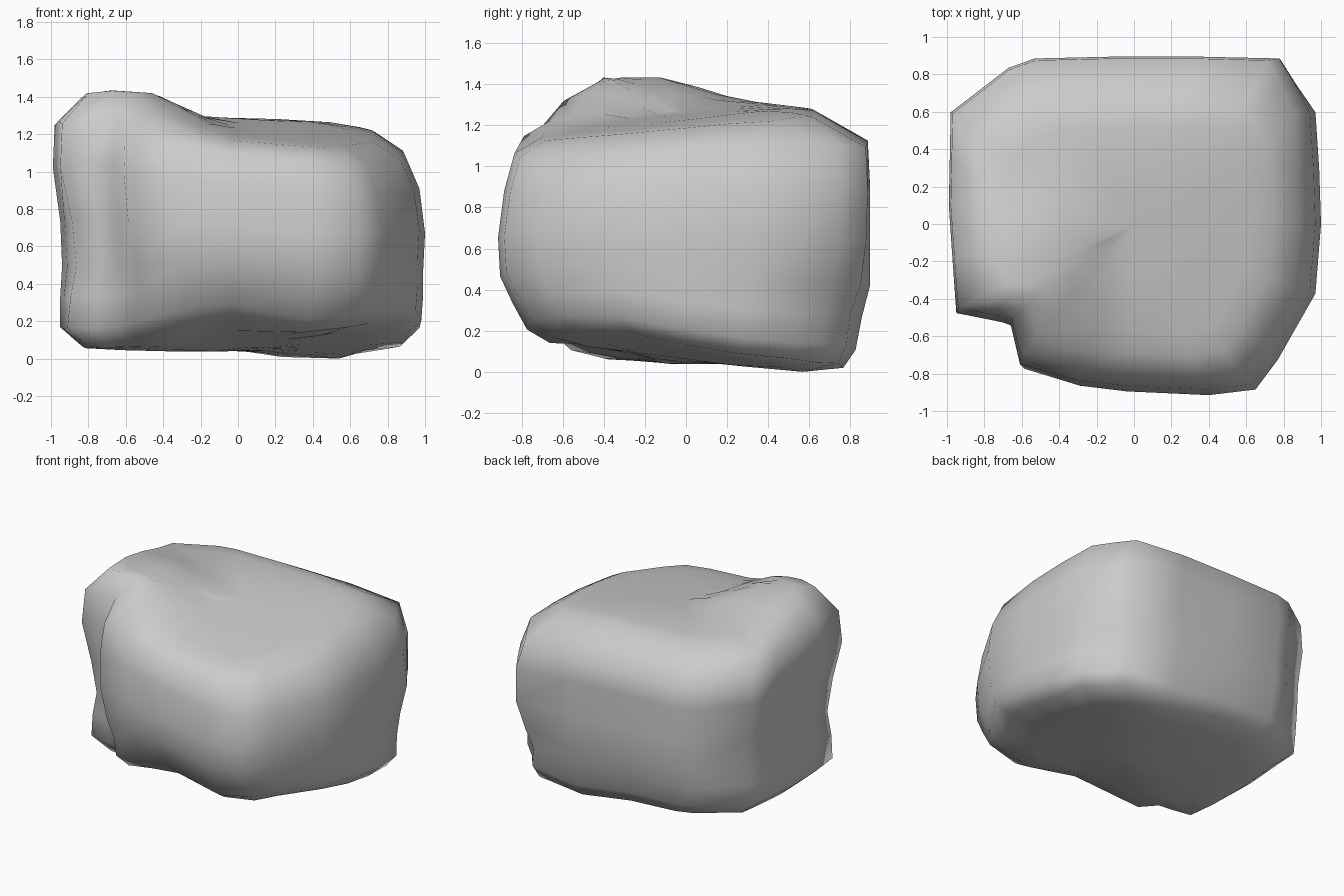
import bpy, bmesh
from mathutils import Vector

# Plan outline of the boulder, with the notch at the front left corner
outline = [(-0.99, 0.1), (-0.97, -0.2), (-0.95, -0.49), (-0.80, -0.52), (-0.66, -0.55), (-0.61, -0.77),
           (-0.30, -0.86), (-0.04, -0.89), (0.40, -0.91), (0.65, -0.88), (0.77, -0.72),
           (0.97, -0.37), (1.0, 0.0), (0.99, 0.3), (0.97, 0.6), (0.88, 0.76), (0.80, 0.89), (0.35, 0.90),
           (-0.10, 0.90), (-0.53, 0.89), (-0.67, 0.84), (-0.98, 0.6), (-0.985, 0.35)]

# Rings: height fraction, then left, right, front and back extents
rings = [(0.00, 0.84, 0.90, 0.66, 0.77),
         (0.07, 0.96, 0.98, 0.77, 0.83),
         (0.20, 0.96, 0.99, 0.84, 0.86),
         (0.33, 0.95, 0.99, 0.90, 0.90),
         (0.52, 0.96, 1.00, 0.91, 0.90),
         (0.75, 1.00, 0.97, 0.88, 0.90),
         (0.93, 0.99, 0.89, 0.83, 0.89),
         (1.00, 0.84, 0.74, 0.70, 0.62)]

# Coarse relief of the crown and the underside over the plan
gx = [-1.0, -0.75, -0.45, -0.1, 0.43, 0.88]
gy = [-0.7, -0.4, -0.1, 0.25, 0.58, 0.9]
crown = [[1.26, 1.30, 1.28, 1.19, 1.15, 1.10],
         [1.36, 1.46, 1.44, 1.25, 1.20, 1.15],
         [1.37, 1.46, 1.44, 1.28, 1.24, 1.18],
         [1.34, 1.35, 1.34, 1.31, 1.28, 1.21],
         [1.28, 1.30, 1.31, 1.31, 1.30, 1.22],
         [1.20, 1.22, 1.22, 1.22, 1.22, 1.17]]
under = [[0.14, 0.12, 0.17, 0.26, 0.15, 0.27],
         [0.10, 0.08, 0.09, 0.14, 0.14, 0.24],
         [0.09, 0.07, 0.06, 0.06, 0.10, 0.17],
         [0.12, 0.08, 0.06, 0.06, 0.05, 0.11],
         [0.14, 0.11, 0.10, 0.08, 0.00, 0.08],
         [0.16, 0.14, 0.13, 0.12, 0.04, 0.09]]


def cell(values, v):
    v = min(max(v, values[0]), values[-1])
    i = 0
    while i < len(values) - 2 and v > values[i + 1]:
        i += 1
    return i, (v - values[i]) / (values[i + 1] - values[i])


def relief(table, x, y):
    i, u = cell(gx, x)
    j, v = cell(gy, y)
    a = table[j][i] * (1 - u) + table[j][i + 1] * u
    b = table[j + 1][i] * (1 - u) + table[j + 1][i + 1] * u
    return a * (1 - v) + b * v


bm = bmesh.new()


def point(x, y, t):
    lo, hi = relief(under, x, y), relief(crown, x, y)
    return bm.verts.new((x, y, lo + (hi - lo) * t))


def ring(t, left, right, front, back, scale=1.0):
    verts = []
    for x, y in outline:
        px = x * (left if x < 0 else right) * scale
        py = y / 0.905 * (front if y < 0 else back) * scale
        verts.append(point(px, py, t))
    return verts


# Underside, sides and crown as one closed loft
loops = [ring(*rings[0], scale=s) for s in (0.2, 0.45, 0.75)]
loops += [ring(*r) for r in rings]
loops += [ring(*rings[-1], scale=s) for s in (0.83, 0.62, 0.4, 0.2)]
n = len(outline)
for a, b in zip(loops, loops[1:]):
    for i in range(n):
        k = (i + 1) % n
        bm.faces.new((a[i], a[k], b[k], b[i]))
for loop, t in ((loops[0], 0), (loops[-1], 1)):
    c = point(0, 0, t)
    for i in range(n):
        bm.faces.new((loop[i], loop[(i + 1) % n], c))


def dent(centre, radius, push):
    for v in bm.verts:
        d = (v.co - Vector(centre)).length / radius
        if d < 1:
            v.co += Vector(push) * (1 - d)


# Chips: lower back right corner, waist of the notch, softened notch foot
dent((0.88, 0.84, 0.30), 0.42, (-0.12, -0.06, 0.0))
dent((-0.95, -0.48, 0.58), 0.35, (0.05, 0.08, 0.0))
dent((-0.60, -0.77, 0.35), 0.35, (0.07, 0.02, 0.0))

# Crown lumps stay smooth; stand the boulder on the ground
bmesh.ops.recalc_face_normals(bm, faces=bm.faces)
low = min(v.co.z for v in bm.verts)
for v in bm.verts:
    v.co.z -= low
for f in bm.faces:
    f.smooth = True
mesh = bpy.data.meshes.new("boulder")
bm.to_mesh(mesh)
bm.free()
bpy.context.collection.objects.link(bpy.data.objects.new("boulder", mesh))
